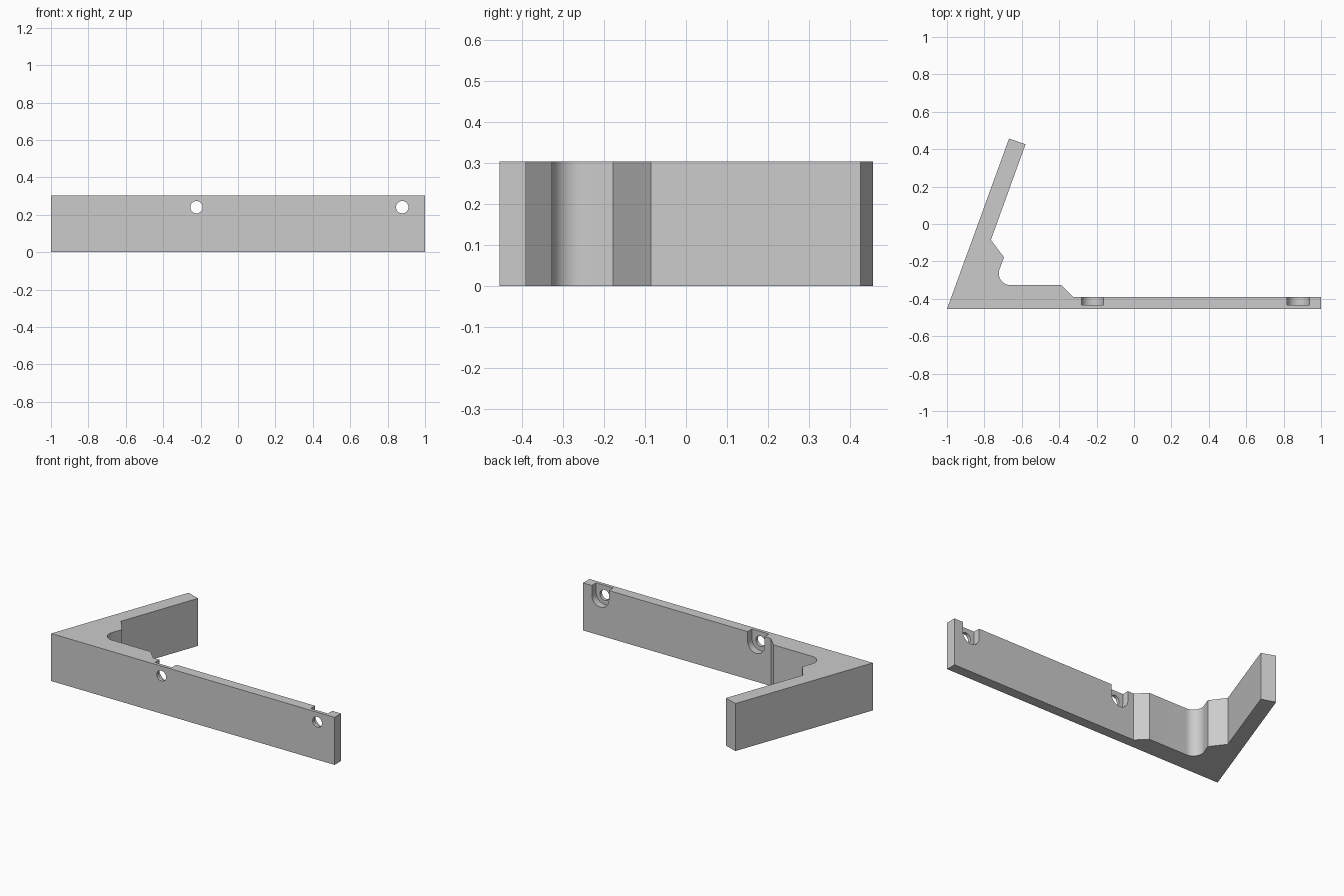
import bpy
import bmesh
from math import radians, cos, sin

HEIGHT = 0.303
FRONT, BACK, POCKET_FLOOR = -0.455, -0.39, -0.434
HOLE_Z, HOLE_R, POCKET_R = 0.241, 0.033, 0.06
HOLE_XS = (-0.222, 0.878)

cube = bpy.data.objects.get("Cube")
if cube:
    bpy.data.objects.remove(cube)

grey = bpy.data.materials.new("plain_grey")
grey.use_nodes = True
colour = (0.6, 0.6, 0.6, 1)
grey.diffuse_color = colour
grey.node_tree.nodes["Principled BSDF"].inputs["Base Color"].default_value = colour


def prism(name, outline, offset):
    """Extrude a closed 3D outline along an offset."""
    bm = bmesh.new()
    face = bm.faces.new([bm.verts.new(p) for p in outline])
    top = bmesh.ops.extrude_face_region(bm, geom=[face])["geom"]
    bmesh.ops.translate(bm, vec=offset, verts=[v for v in top if isinstance(v, bmesh.types.BMVert)])
    bmesh.ops.recalc_face_normals(bm, faces=bm.faces)
    mesh = bpy.data.meshes.new(name)
    bm.to_mesh(mesh)
    bm.free()
    mesh.materials.append(grey)
    obj = bpy.data.objects.new(name, mesh)
    bpy.context.collection.objects.link(obj)
    return obj


def arc(cx, cy, r, start, end, steps):
    angles = [radians(start + (end - start) * i / steps) for i in range(steps + 1)]
    return [(cx + r * cos(a), cy + r * sin(a)) for a in angles]


# Bracket: long rail, thickened corner with rounded inside, leaning arm
profile = [(-1, FRONT), (1, FRONT), (1, BACK), (-0.325, BACK), (-0.388, -0.327)]
profile += arc(-0.66, -0.264, 0.063, 270, 160, 16)
profile += [(-0.695, -0.178), (-0.765, -0.085), (-0.58, 0.426), (-0.668, 0.457)]
bracket = prism("angled_bracket", [(x, y, 0) for x, y in profile], (0, 0, HEIGHT))

# Screw holes through the rail, each with an open-topped pocket behind
cutters = []
for x in HOLE_XS:
    hole = arc(x, HOLE_Z, HOLE_R, 0, 348.75, 31)
    slot = arc(x, HOLE_Z, POCKET_R, 180, 360, 20)
    slot += [(x + POCKET_R, HEIGHT + 0.1), (x - POCKET_R, HEIGHT + 0.1)]
    cutters.append(prism("hole_cutter", [(px, FRONT - 0.1, pz) for px, pz in hole], (0, 0.2, 0)))
    cutters.append(prism("pocket_cutter", [(px, POCKET_FLOOR, pz) for px, pz in slot], (0, 0.1, 0)))

bpy.context.view_layer.objects.active = bracket
bracket.select_set(True)
for cutter in cutters:
    cutter.hide_render = True
    cut = bracket.modifiers.new("cut", "BOOLEAN")
    cut.operation = "DIFFERENCE"
    cut.solver = "EXACT"
    cut.object = cutter
    bpy.ops.object.modifier_apply(modifier=cut.name)
    bpy.data.objects.remove(cutter)

bpy.ops.object.shade_smooth_by_angle(angle=radians(25))
